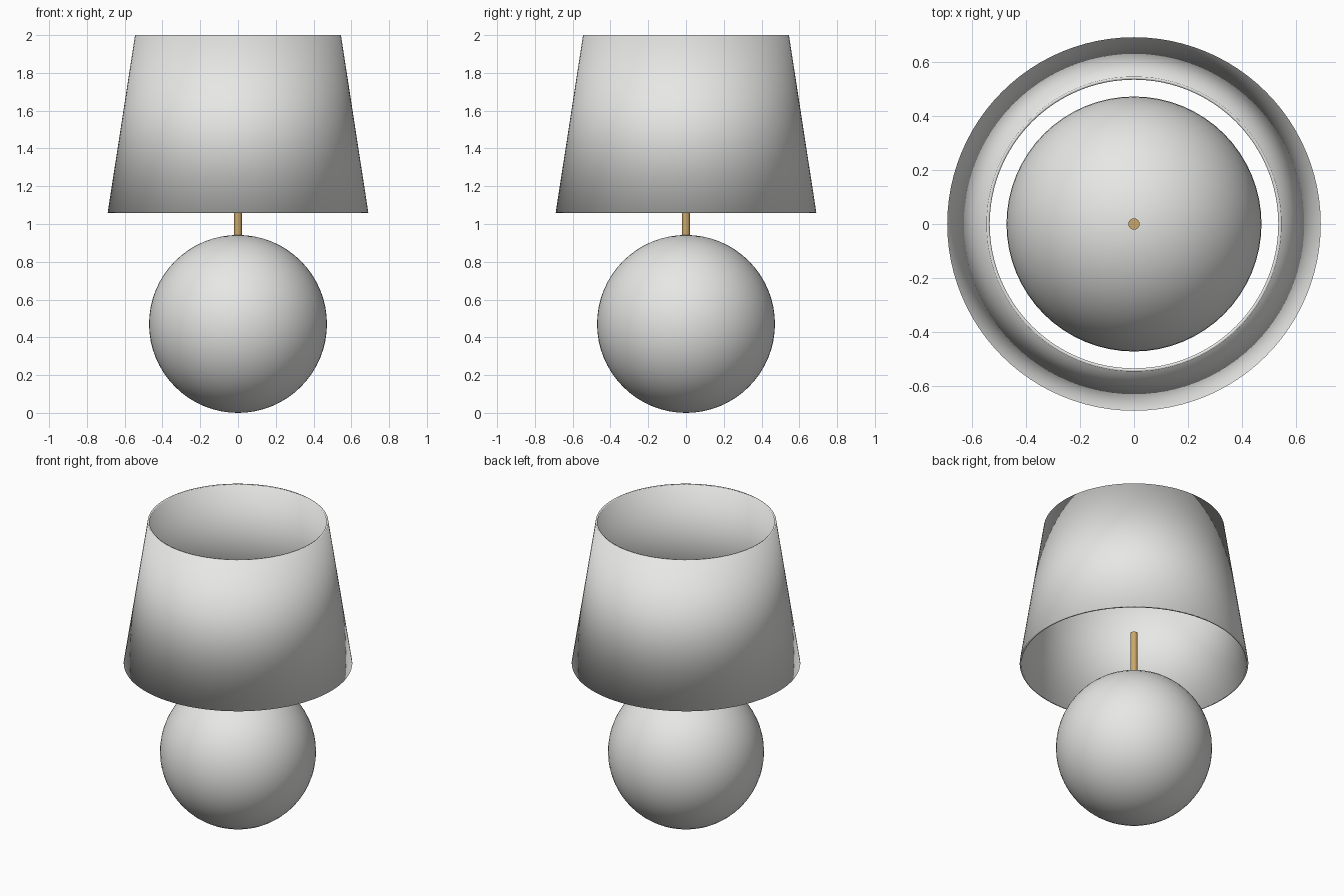
import bpy

cube = bpy.data.objects.get("Cube")
if cube:
    bpy.data.objects.remove(cube, do_unlink=True)


def material(name, colour):
    mat = bpy.data.materials.new(name)
    mat.use_nodes = True
    mat.diffuse_color = colour
    mat.node_tree.nodes["Principled BSDF"].inputs["Base Color"].default_value = colour
    return mat


def finish(name, mat):
    obj = bpy.context.object
    obj.name = obj.data.name = name
    obj.data.materials.append(mat)
    bpy.ops.object.shade_smooth()
    return obj


off_white = material("off white", (0.8, 0.8, 0.79, 1))
brass = material("brass", (0.6, 0.39, 0.14, 1))

# Round base
radius = 0.471
bpy.ops.mesh.primitive_uv_sphere_add(segments=64, ring_count=32, radius=radius,
                                     location=(0, 0, radius))
finish("round_base", off_white)

# Stem, rising from inside the base into the shade
stem_bottom, stem_top = 0.8, 1.27
bpy.ops.mesh.primitive_cylinder_add(vertices=32, radius=0.021,
                                    depth=stem_top - stem_bottom,
                                    location=(0, 0, (stem_bottom + stem_top) / 2))
finish("stem", brass)
bpy.ops.object.shade_smooth_by_angle()

# Tapered shade, open at both ends, with a thin wall
shade_bottom, shade_top = 1.06, 2.0
bpy.ops.mesh.primitive_cone_add(vertices=96, radius1=0.69, radius2=0.545,
                                depth=shade_top - shade_bottom, end_fill_type='NOTHING',
                                location=(0, 0, (shade_bottom + shade_top) / 2))
shade = finish("lamp_shade", off_white)
wall = shade.modifiers.new("wall", 'SOLIDIFY')
wall.thickness = 0.012
wall.offset = -1
